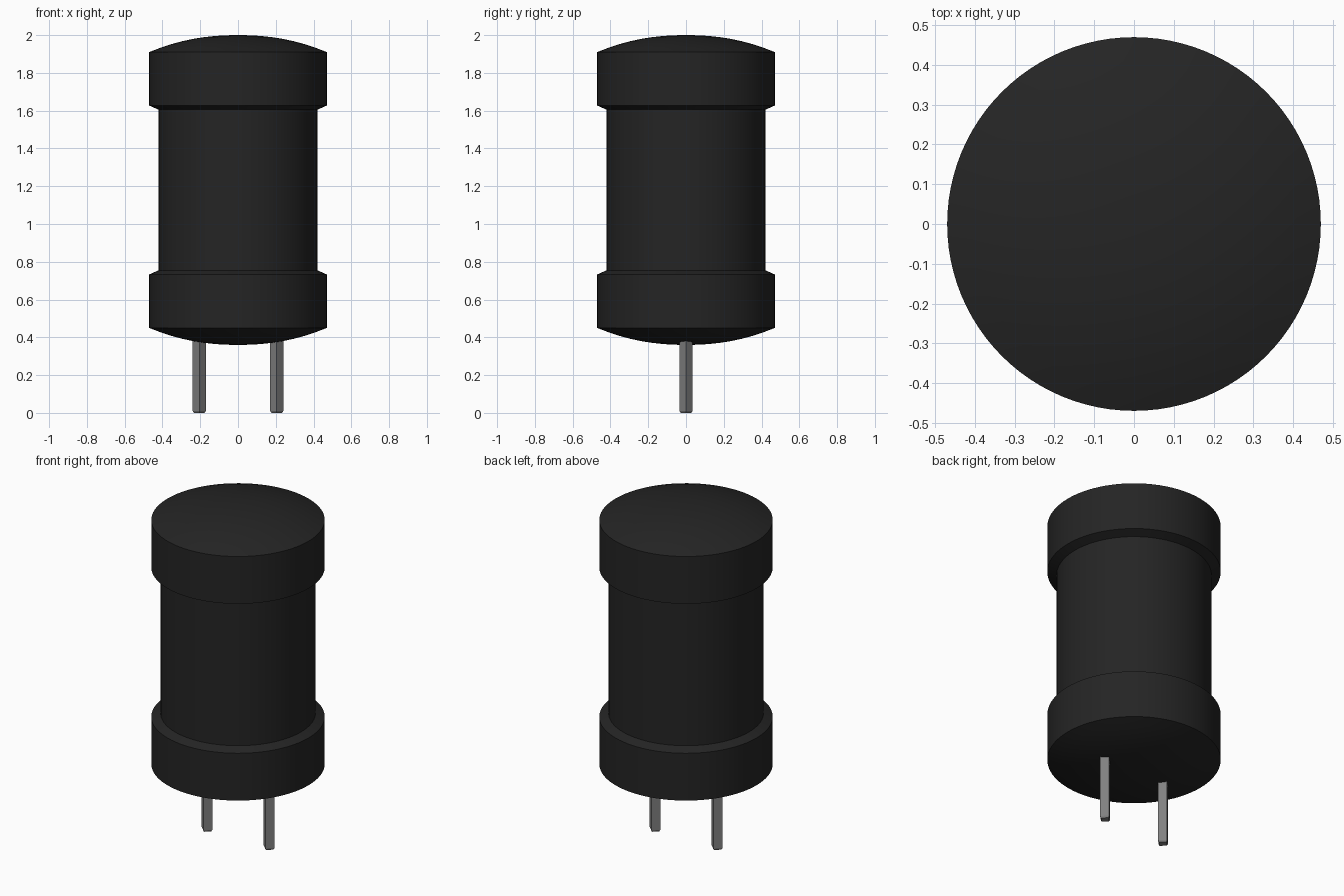
import bpy
import bmesh
from math import sin, cos, pi, radians

cube = bpy.data.objects.get("Cube")
if cube:
    bpy.data.objects.remove(cube, do_unlink=True)


def material(name, value):
    m = bpy.data.materials.new(name)
    m.use_nodes = True
    colour = (value, value, value, 1)
    m.diffuse_color = colour
    m.node_tree.nodes["Principled BSDF"].inputs["Base Color"].default_value = colour
    return m


def lathe(name, profile, sides, mat, x=0, smooth=True):
    """Revolve (radius, height) points, bottom to top, around an upright axis."""
    bm = bmesh.new()
    rings = []
    for r, z in profile:
        count = sides if r > 0 else 1
        rings.append([bm.verts.new((r * cos(2 * pi * i / sides), r * sin(2 * pi * i / sides), z))
                      for i in range(count)])
    for low, high in zip(rings, rings[1:]):
        for i in range(sides):
            j = (i + 1) % sides
            if len(low) == 1:
                bm.faces.new((low[0], high[j], high[i]))
            elif len(high) == 1:
                bm.faces.new((low[i], low[j], high[0]))
            else:
                bm.faces.new((low[i], low[j], high[j], high[i]))
    bmesh.ops.recalc_face_normals(bm, faces=bm.faces)
    mesh = bpy.data.meshes.new(name)
    bm.to_mesh(mesh)
    bm.free()
    mesh.materials.append(mat)
    obj = bpy.data.objects.new(name, mesh)
    obj.location.x = x
    bpy.context.collection.objects.link(obj)
    if smooth:
        bpy.ops.object.select_all(action="DESELECT")
        obj.select_set(True)
        bpy.context.view_layer.objects.active = obj
        bpy.ops.object.shade_smooth_by_angle(angle=radians(12))
    return obj


black = material("black_sleeve", 0.018)
steel = material("grey_metal", 0.22)

# Sleeved body: domed ends, two wide collars and a narrower waist
MID, RIM, WAIST, EDGE, TOP = 1.18, 0.47, 0.42, 0.73, 0.82
upper = [(WAIST, 0.425), (RIM, 0.447), (RIM, EDGE)]
STEPS = 8
for k in range(1, STEPS + 1):
    t = 1 - k / STEPS
    upper.append((RIM * t, EDGE + (TOP - EDGE) * (1 - t ** 2.2)))
profile = [(r, MID - h) for r, h in reversed(upper)] + [(r, MID + h) for r, h in upper]
lathe("body", profile, 96, black)

# Two square pins, turned corner-on, with slightly chamfered tips
pin = [(0, 0), (0.028, 0), (0.035, 0.01), (0.035, 0.45), (0, 0.45)]
for side, x in (("left", 0.205), ("right", -0.205)):
    lathe(side + "_pin", pin, 4, steel, x, smooth=False)
